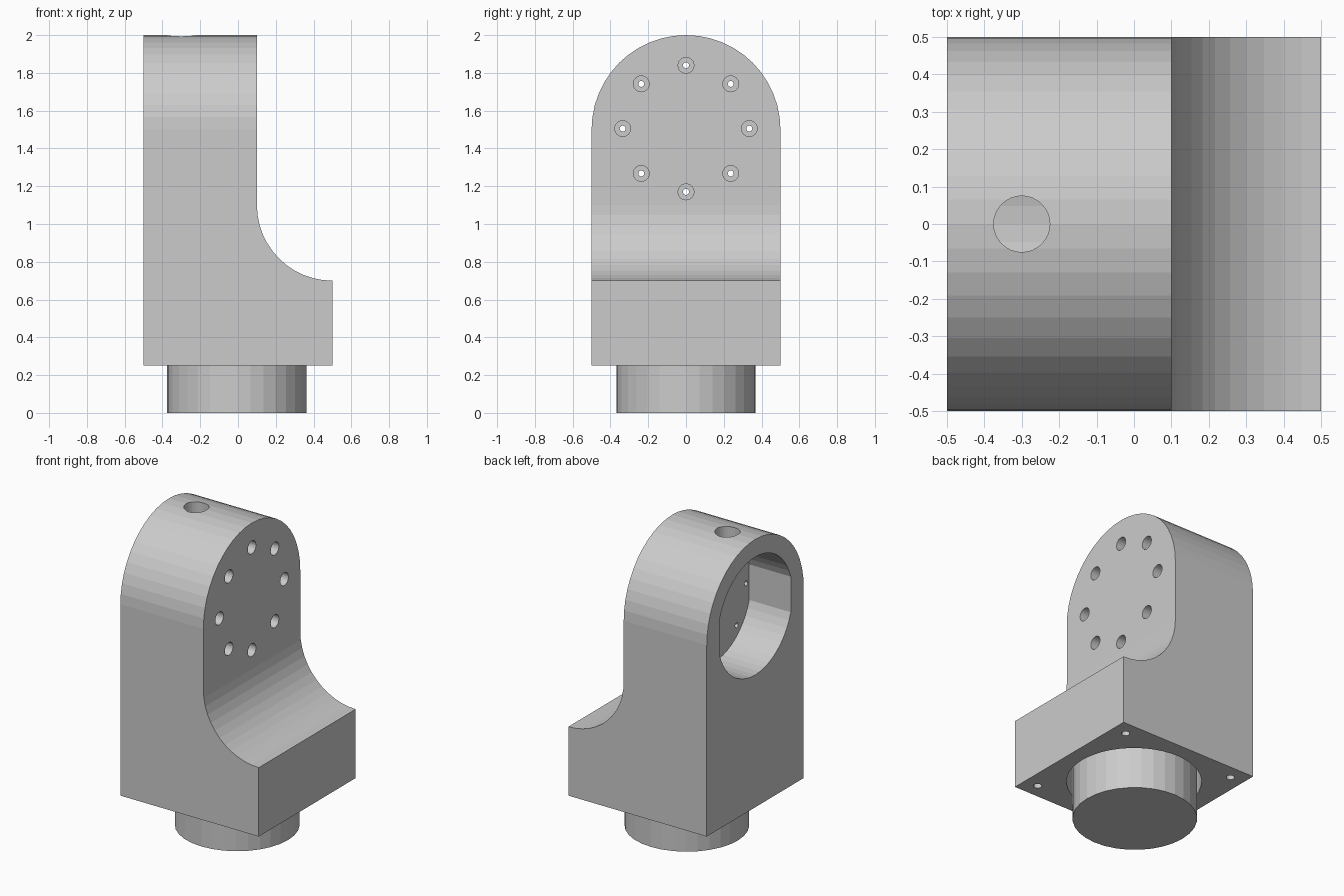
import bpy, bmesh
from math import pi, cos, sin, acos
from mathutils import Vector

if "Cube" in bpy.data.objects:
    bpy.data.objects.remove(bpy.data.objects["Cube"])


def prism(name, points, offset):
    """Extrude a closed outline of 3D points along an offset vector."""
    bm = bmesh.new()
    face = bm.faces.new([bm.verts.new(p) for p in points])
    ext = bmesh.ops.extrude_face_region(bm, geom=[face])
    moved = [v for v in ext["geom"] if isinstance(v, bmesh.types.BMVert)]
    bmesh.ops.translate(bm, verts=moved, vec=Vector(offset))
    bmesh.ops.recalc_face_normals(bm, faces=bm.faces)
    mesh = bpy.data.meshes.new(name)
    bm.to_mesh(mesh)
    bm.free()
    obj = bpy.data.objects.new(name, mesh)
    bpy.context.collection.objects.link(obj)
    return obj


def arc(cu, cv, r, a0, a1, n):
    return [(cu + r * cos(a0 + (a1 - a0) * i / n),
             cv + r * sin(a0 + (a1 - a0) * i / n)) for i in range(n + 1)]


def cyl_x(name, y, z, r, x0, x1, n=24):
    pts = [(x0, u, v) for u, v in arc(y, z, r, 0, 2 * pi, n)[:-1]]
    return prism(name, pts, (x1 - x0, 0, 0))


def cyl_z(name, x, y, r, z0, z1, n=24):
    pts = [(u, v, z0) for u, v in arc(x, y, r, 0, 2 * pi, n)[:-1]]
    return prism(name, pts, (0, 0, z1 - z0))


def combine(target, tool, operation="DIFFERENCE"):
    """Apply a boolean and remove the tool object."""
    tool.hide_render = True
    mod = target.modifiers.new("cut", "BOOLEAN")
    mod.operation = operation
    mod.solver = "EXACT"
    mod.object = tool
    bpy.context.view_layer.objects.active = target
    bpy.ops.object.modifier_apply(modifier=mod.name)
    bpy.data.objects.remove(tool, do_unlink=True)


AXIS_Z = 1.5

# Bracket body: L-shaped side profile with a large concave fillet
side = [(-0.5, 0.25), (0.5, 0.25)]
side += arc(0.5, 1.1, 0.4, 1.5 * pi, pi, 12)
side += [(0.1, 2.1), (-0.5, 2.1)]
body = prism("bracket_body", [(x, -0.6, z) for x, z in side], (0, 1.2, 0))

# Arched outline seen from the right
arch = [(-0.5, 0.1), (0.5, 0.1)] + arc(0, AXIS_Z, 0.5, 0, pi, 24)
combine(body, prism("arch", [(-0.7, y, z) for y, z in arch], (1.4, 0, 0)),
        "INTERSECT")

# Round socket with flattened sides, open on the left face
R, FLAT = 0.385, 0.367
a = acos(FLAT / R)
socket = (arc(0, AXIS_Z, R, a, pi - a, 20)
          + arc(0, AXIS_Z, R, pi + a, 2 * pi - a, 20))
combine(body, prism("socket", [(-0.6, y, z) for y, z in socket], (0.4, 0, 0)))

# Access hole through the crown into the socket
combine(body, cyl_z("access_hole", -0.3, 0, 0.075, 1.7, 2.1, 32))

# Ring of eight counterbored bolt holes
for i in range(8):
    y = 0.335 * cos(i * pi / 4)
    z = 1.505 + 0.335 * sin(i * pi / 4)
    combine(body, cyl_x("counterbore", y, z, 0.042, -0.1, 0.2))
    combine(body, cyl_x("bolt_hole", y, z, 0.016, -0.3, 0.0, 16))

# Underside recess and corner screw holes
combine(body, cyl_z("recess", 0, 0, 0.4, 0.1, 0.55, 48))
for sx in (-1, 1):
    for sy in (-1, 1):
        combine(body, cyl_z("screw_hole", sx * 0.405, sy * 0.405, 0.025,
                            0.1, 0.5, 16))

# Pivot drum seated in the recess
cyl_z("pivot_drum", -0.006, 0, 0.369, 0.0, 0.55, 32)
